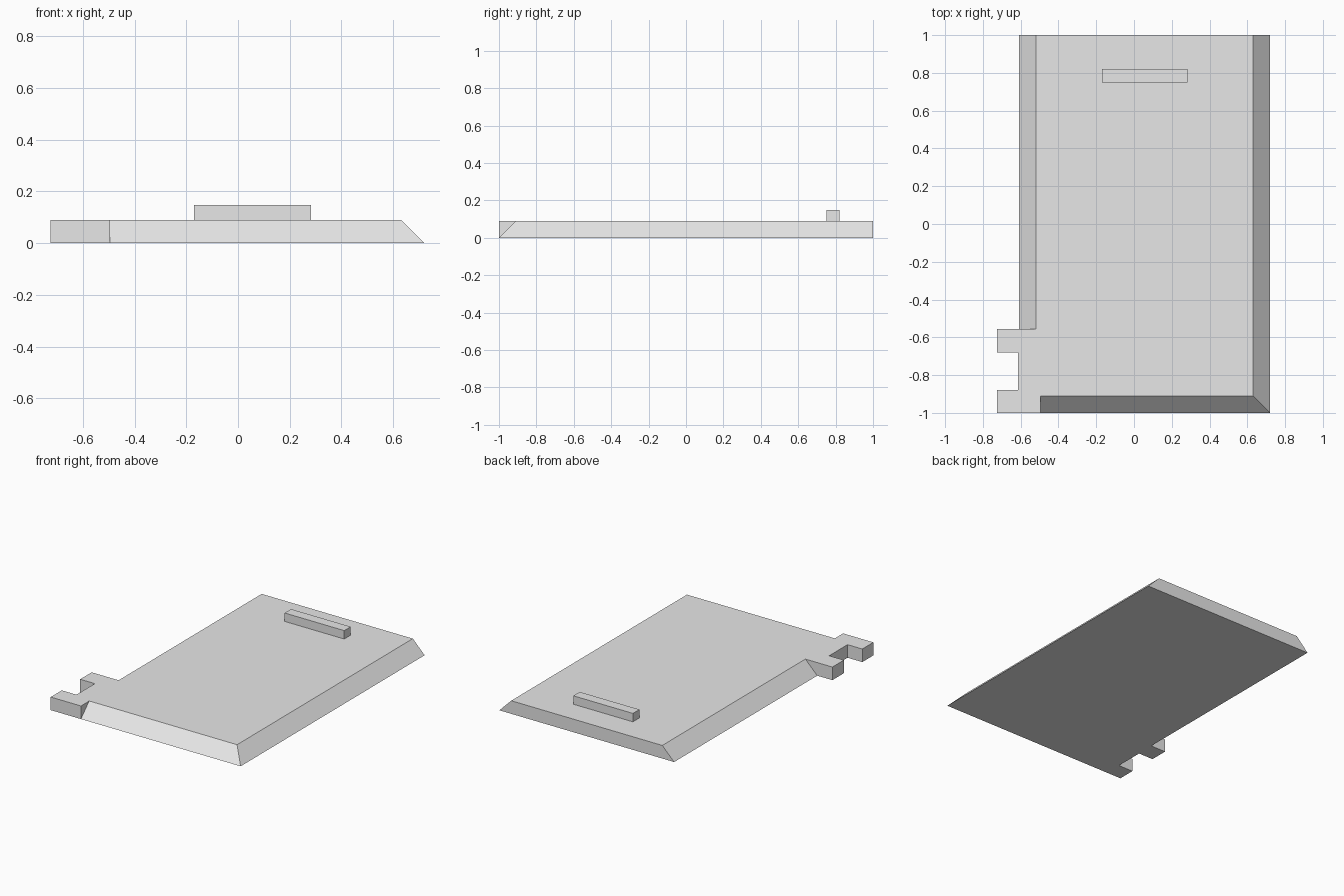
import bpy, bmesh

cube = bpy.data.objects.get("Cube")
if cube:
    bpy.data.objects.remove(cube, do_unlink=True)

THICK = 0.09   # panel thickness, also the run of the sloped edges

grey = bpy.data.materials.new("plain grey")
grey.use_nodes = True
colour = (0.8, 0.8, 0.8, 1)
grey.diffuse_color = colour
grey.node_tree.nodes["Principled BSDF"].inputs["Base Color"].default_value = colour


def finish(name, bm):
    bmesh.ops.recalc_face_normals(bm, faces=bm.faces)
    mesh = bpy.data.meshes.new(name)
    bm.to_mesh(mesh)
    bm.free()
    mesh.materials.append(grey)
    obj = bpy.data.objects.new(name, mesh)
    bpy.context.collection.objects.link(obj)
    return obj


def loft(name, outline, z0, z1):
    """Join a lower outline to an upper one; each entry is x, y and the upper inset."""
    bm = bmesh.new()
    low = [bm.verts.new((x, y, z0)) for x, y, dx, dy in outline]
    top = [bm.verts.new((x + dx, y + dy, z1)) for x, y, dx, dy in outline]
    bm.faces.new(low[::-1])
    bm.faces.new(top)
    for i in range(len(low)):
        j = (i + 1) % len(low)
        bm.faces.new((low[i], low[j], top[j], top[i]))
    bmesh.ops.remove_doubles(bm, verts=bm.verts, dist=0.0001)
    return finish(name, bm)


# Panel with sloped front and side edges and two square hinge tabs
S = THICK
panel_outline = [
    (-0.725, -1, 0, 0),
    (-0.495, -1, 0, 0),
    (-0.495, -1, 0, S),       # slope starts beside the square corner
    (0.72, -1, -S, S),
    (0.72, 1, -S, 0),
    (-0.61, 1, S, 0),
    (-0.61, -0.555, S, 0),
    (-0.725, -0.555, 0, 0),   # rear tab
    (-0.725, -0.68, 0, 0),
    (-0.613, -0.68, 0, 0),    # notch between the tabs
    (-0.613, -0.88, 0, 0),
    (-0.725, -0.88, 0, 0),    # front tab
]
loft("panel", panel_outline, 0, THICK)

# Raised grip bar near the back
x0, x1, y0, y1 = -0.17, 0.283, 0.75, 0.82
grip = [(x0, y0, 0, 0), (x1, y0, 0, 0), (x1, y1, 0, 0), (x0, y1, 0, 0)]
loft("grip_bar", grip, THICK, 0.148)
